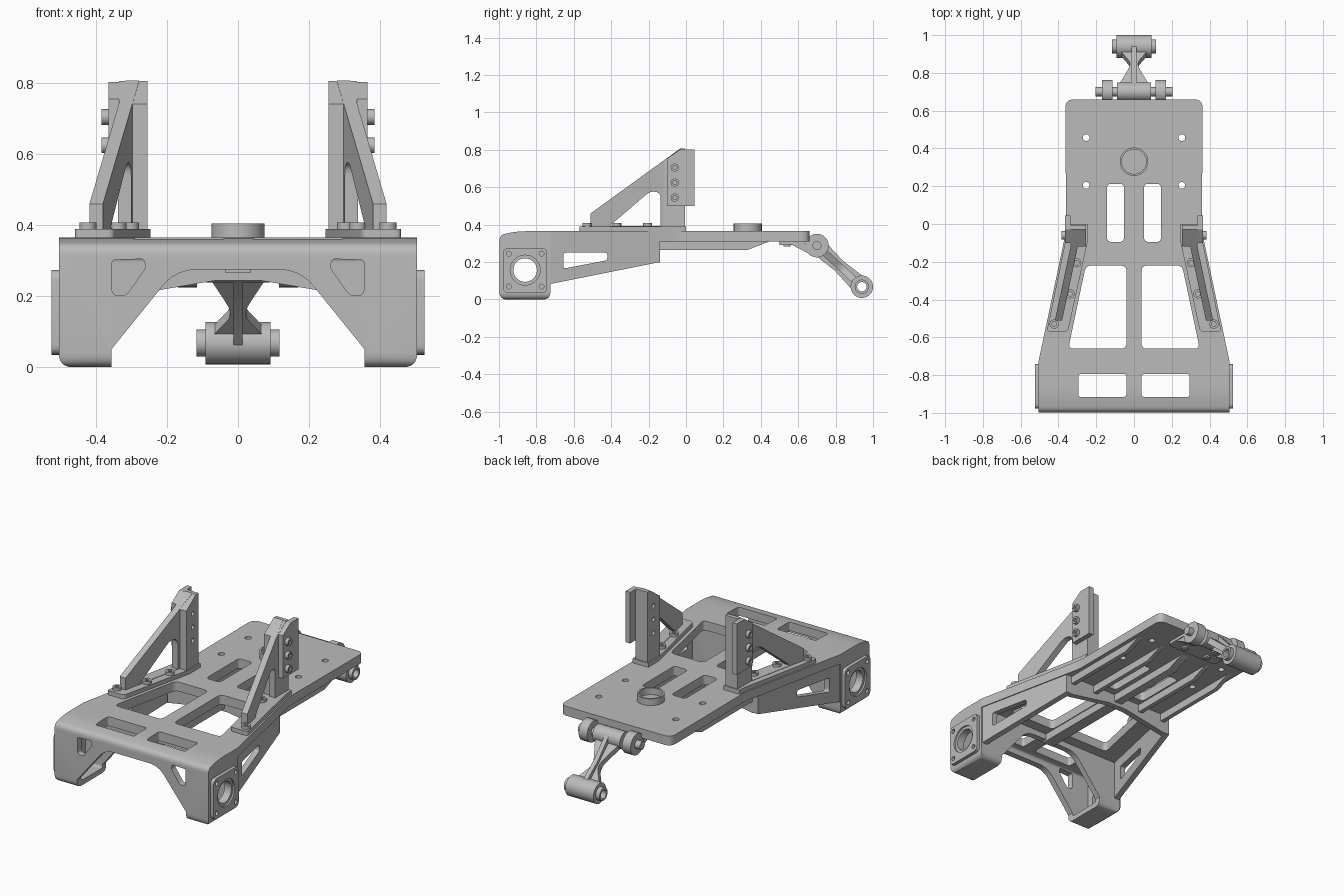
import bpy, bmesh, math
from mathutils import Vector, Matrix

cube = bpy.data.objects.get("Cube")
if cube:
    bpy.data.objects.remove(cube, do_unlink=True)

grey = bpy.data.materials.new("satin grey")
grey.use_nodes = True
COLOR = (0.5, 0.5, 0.5, 1)
grey.diffuse_color = COLOR
grey.node_tree.nodes["Principled BSDF"].inputs["Base Color"].default_value = COLOR
parts = []


def fillet(pts):
    """Round each corner that carries a third value (tangent length)."""
    out = []
    for i, p in enumerate(pts):
        v = Vector(p[:2])
        if len(p) < 3:
            out.append(tuple(v))
            continue
        back = Vector(pts[i - 1][:2]) - v
        ahead = Vector(pts[(i + 1) % len(pts)][:2]) - v
        a = v + back.normalized() * min(p[2], 0.45 * back.length)
        b = v + ahead.normalized() * min(p[2], 0.45 * ahead.length)
        for k in range(7):
            t = k / 6
            out.append(tuple(a * (1 - t) ** 2 + v * 2 * t * (1 - t) + b * t * t))
    return out


def rect(u0, u1, v0, v1, r=0.015):
    return [(u0, v0, r), (u1, v0, r), (u1, v1, r), (u0, v1, r)]


def circle(u, v, r, n=32):
    return [(u + r * math.cos(2 * math.pi * k / n), v + r * math.sin(2 * math.pi * k / n))
            for k in range(n)]


def both(half):
    return half + [(-p[0],) + tuple(p[1:]) for p in reversed(half)]


def prism(name, pts, axis, lo, hi, side=1, shear=0.0, cuts=(), keep=None, mat=None):
    """Extrude an outline along an axis; shear slides x along y; side mirrors x."""
    pts = fillet(pts)
    n = len(pts)
    bm = bmesh.new()
    rings = []
    for w in (lo, hi):
        ring = []
        for u, v in pts:
            x, y, z = {"x": (w, u, v), "y": (u, w, v), "z": (u, v, w)}[axis]
            ring.append(bm.verts.new((side * (x + shear * y), y, z)))
        rings.append(ring)
        bm.faces.new(ring)
    a, b = rings
    for k in range(n):
        bm.faces.new((a[k - 1], a[k], b[k], b[k - 1]))
    bmesh.ops.recalc_face_normals(bm, faces=bm.faces)
    if bm.calc_volume(signed=True) < 0:
        bmesh.ops.reverse_faces(bm, faces=bm.faces)
    me = bpy.data.meshes.new(name)
    bm.to_mesh(me)
    bm.free()
    if mat:
        me.transform(mat)
    me.materials.append(grey)
    ob = bpy.data.objects.new(name, me)
    bpy.context.scene.collection.objects.link(ob)
    parts.append(ob)
    for op, tools in (("INTERSECT", [keep] if keep else []), ("DIFFERENCE", cuts)):
        for tool in tools:
            boolean(ob, tool, op)
    return ob


def boolean(ob, tool, op):
    mod = ob.modifiers.new("cut", "BOOLEAN")
    mod.operation, mod.solver, mod.object = op, "EXACT", tool
    bpy.context.view_layer.update()
    deps = bpy.context.evaluated_depsgraph_get()
    me = bpy.data.meshes.new_from_object(ob.evaluated_get(deps))
    ob.modifiers.clear()
    ob.data = me
    parts.remove(tool)
    bpy.data.objects.remove(tool, do_unlink=True)


def cutter(*args, **kw):
    return prism("cutter", *args, **kw)


SIDES = ((1, "left_"), (-1, "right_"))
FLARE = -0.213
MOTOR = (-0.86, 0.157)
BOLT_HEIGHTS = (0.545, 0.625, 0.705)

# Deck with windows, slots and holes
cuts = []
for s, _ in SIDES:
    cuts += [
        cutter(rect(0.053, 0.143, -0.095, 0.213, 0.025), "z", 0.2, 0.5, side=s),
        cutter([(0.04, -0.22, 0.03), (0.255, -0.22, 0.03), (0.348, -0.66, 0.03),
                (0.04, -0.66, 0.03)], "z", 0.2, 0.5, side=s),
        cutter(circle(0.253, 0.457, 0.018, 20), "z", 0.2, 0.5, side=s),
        cutter(circle(0.253, 0.205, 0.018, 20), "z", 0.2, 0.5, side=s)]
prism("deck", both([(0.505, -0.725), (0.36, -0.04, 0.03), (0.363, 0.66, 0.045)]),
      "z", 0.31, 0.365, cuts=cuts)

# Front frame: arch outline crossed with a rounded side outline, then hollowed
arch = cutter(both([(0.505, 0.5), (0.505, 0, 0.04), (0.357, 0), (0.357, 0.05),
                    (0.175, 0.275, 0.06)]), "y", -1.1, -0.6)
cuts = [cutter(rect(-0.96, -0.76, 0.03, 0.31), "x", -0.47, 0.47),
        cutter(circle(*MOTOR, 0.063), "x", -0.6, 0.6)]
for s, _ in SIDES:
    cuts += [
        cutter(rect(0.04, 0.295, -0.915, -0.795), "z", 0.29, 0.5, side=s),
        cutter([(0.355, 0.302, 0.01), (0.265, 0.305, 0.01), (0.26, 0.28, 0.01),
                (0.315, 0.202, 0.015), (0.355, 0.202, 0.02)], "y", -1.1, -0.95, side=s)]
prism("front_frame", [(-0.997, 0, 0.04), (-0.997, 0.345, 0.03), (-0.9, 0.365, 0.06),
                      (-0.725, 0.365), (-0.725, 0, 0.04)], "x", -0.55, 0.55,
      keep=arch, cuts=cuts)

# Round seat on the deck
prism("seat_ring", circle(0, 0.33, 0.075, 48), "z", 0.364, 0.405,
      cuts=[cutter(circle(0, 0.33, 0.065, 48), "z", 0.3, 0.5)])

# Ribs under the deck
rib = [(-0.15, 0.312), (-0.15, 0.265), (0.33, 0.265), (0.45, 0.312)]
prism("centre_rib", rib, "x", -0.025, 0.025)
prism("front_centre_rib", rect(-0.75, -0.15, 0.265, 0.312, 0.001), "x", -0.035, 0.035)
prism("waist_rib", both([(0.34, 0.312), (0.34, 0.197), (0.06, 0.245)]), "y", -0.175, -0.14)
prism("hinge_mount", rect(-0.17, 0.17, 0.5, 0.645, 0.02), "z", 0.292, 0.312)

for s, tag in SIDES:
    for label, x in (("inner", 0.165), ("outer", 0.325)):
        prism(tag + label + "_rib", rib, "x", x - 0.013, x + 0.013, side=s)

    # Flared wall behind the wheel housing
    prism(tag + "flared_wall", [(-0.74, 0.312), (-0.74, 0.08), (-0.14, 0.2), (-0.14, 0.312)],
          "x", 0.31, 0.345, side=s, shear=FLARE,
          cuts=[cutter([(-0.655, 0.25, 0.015), (-0.42, 0.25, 0.015), (-0.42, 0.21, 0.015),
                        (-0.655, 0.165, 0.015)], "x", 0.2, 0.5, side=s, shear=FLARE)])

    # Motor flange with stepped bore and screw holes
    y, z = MOTOR
    cuts = [cutter(circle(y, z, 0.063), "x", 0.4, 0.6, side=s),
            cutter(circle(y, z, 0.08), "x", 0.515, 0.6, side=s)]
    for dy in (-0.088, 0.088):
        for dz in (-0.088, 0.088):
            cuts.append(cutter(circle(y + dy, z + dz, 0.013, 16), "x", 0.508, 0.6, side=s))
    prism(tag + "motor_flange", rect(y - 0.118, y + 0.118, z - 0.122, z + 0.117, 0.03),
          "x", 0.5, 0.525, side=s, cuts=cuts)

    # Upright bracket: base, triangular web, post and outer plate
    prism(tag + "bracket_base", [(0.462, -0.57, 0.02), (0.35, -0.57, 0.02), (0.247, -0.1),
                                 (0.247, 0), (0.35, 0), (0.355, -0.05)],
          "z", 0.364, 0.39, side=s)
    prism(tag + "bracket_web", [(-0.51, 0.385), (-0.51, 0.46), (-0.03, 0.808), (-0.03, 0.385)],
          "x", 0.272, 0.31, side=s, shear=FLARE,
          cuts=[cutter([(-0.41, 0.392, 0.01), (-0.19, 0.58, 0.03), (-0.135, 0.57, 0.03),
                        (-0.135, 0.392)], "x", 0.1, 0.5, side=s, shear=FLARE)])
    prism(tag + "bracket_post", [(-0.12, 0.385), (-0.12, 0.742), (-0.03, 0.806),
                                 (-0.005, 0.806), (-0.005, 0.385)],
          "x", 0.255, 0.336, side=s,
          cuts=[cutter(circle(-0.06, z, 0.013, 16), "x", 0.2, 0.28, side=s)
                for z in BOLT_HEIGHTS])
    prism(tag + "bracket_plate", [(-0.1, 0.5), (0.045, 0.5), (0.045, 0.803),
                                  (-0.03, 0.803), (-0.1, 0.755)],
          "x", 0.335, 0.365, side=s)
    for z in BOLT_HEIGHTS:
        prism(tag + "plate_bolt", circle(-0.06, z, 0.022, 20), "x", 0.36, 0.384, side=s,
              cuts=[cutter(circle(-0.06, z, 0.012, 6), "x", 0.374, 0.4, side=s)])
    for x, y in ((0.303, -0.205), (0.338, -0.37), (0.423, -0.53)):
        prism(tag + "base_bolt", circle(x, y, 0.024, 20), "z", 0.385, 0.408, side=s,
              cuts=[cutter(circle(x, y, 0.013, 6), "z", 0.398, 0.42, side=s)])

    # Rear hinge lug
    prism(tag + "hinge_lug", circle(0.7, 0.288, 0.063), "x", 0.115, 0.17, side=s)
    prism(tag + "lug_gusset", [(0.53, 0.312), (0.67, 0.312), (0.7, 0.23), (0.66, 0.243)],
          "x", 0.12, 0.165, side=s)
    for y in (0.54, 0.61):
        prism(tag + "mount_bolt", circle(0.08, y, 0.02, 16), "z", 0.282, 0.295, side=s)

# Swinging rear arm
prism("hinge_pin", circle(0.7, 0.288, 0.024), "x", -0.203, 0.203)
prism("arm_upper_barrel", circle(0.7, 0.288, 0.05), "x", -0.09, 0.09)
prism("arm_lower_barrel", circle(0.94, 0.068, 0.06), "x", -0.092, 0.092,
      cuts=[cutter(circle(0.94, 0.068, 0.025), "x", -0.3, 0.3)])
prism("arm_bush", circle(0.94, 0.068, 0.038), "x", -0.117, 0.117,
      cuts=[cutter(circle(0.94, 0.068, 0.025), "x", -0.3, 0.3)])
tilt = Matrix.Translation((0, 0.7, 0.288)) @ Matrix.Rotation(math.atan2(-0.22, 0.24), 4, "X")
prism("arm_link", both([(0.082, 0.03), (0.022, 0.165, 0.03), (0.022, 0.2, 0.015),
                        (0.08, 0.29)]), "z", -0.018, 0.018, mat=tilt)
prism("arm_rib", [(0.02, 0.045), (0.16, 0.034), (0.285, 0.045),
                  (0.285, -0.045), (0.16, -0.034), (0.02, -0.045)],
      "x", -0.013, 0.013, mat=tilt)

# Smooth curved surfaces, keep edges crisp
bpy.ops.object.select_all(action="DESELECT")
for ob in parts:
    ob.select_set(True)
bpy.context.view_layer.objects.active = parts[0]
bpy.ops.object.shade_smooth_by_angle(angle=math.radians(32))
